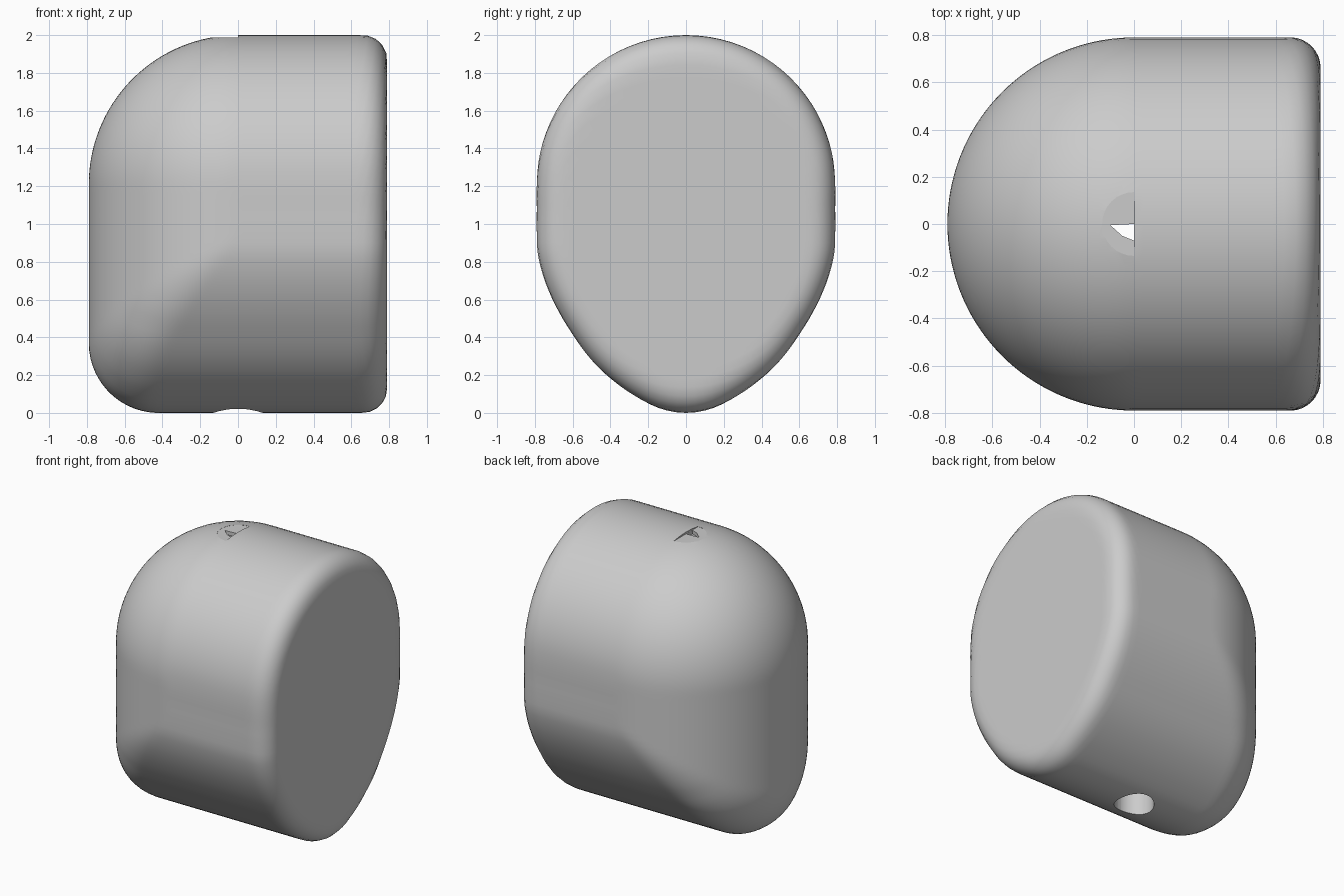
import bpy, bmesh, math
from mathutils import Vector

if "Cube" in bpy.data.objects:
    bpy.data.objects.remove(bpy.data.objects["Cube"])

R, ZD, ZC = 0.79, 1.21, 0.9      # body radius, dome centre height, ray origin height

# Egg-shaped cross-section (y, z): lower flank points plus the upper arc
outline = [(0, 0), (0.13, 0.021), (0.27, 0.09), (0.42, 0.2), (0.59, 0.4), (0.665, 0.52),
           (0.72, 0.63), (0.765, 0.755), (0.787, 0.86), (R, 0.95), (R, 1.08)]
outline += [(R * math.cos(t * math.pi / 16), ZD + R * math.sin(t * math.pi / 16)) for t in range(9)]
knots = [(math.atan2(y, ZC - z), math.hypot(y, z - ZC)) for y, z in outline]


def make_table(n):
    """Smooth polar radius table, measured from straight down to straight up."""
    t, r = zip(*knots)
    m = [0] + [(r[i + 1] - r[i - 1]) / (t[i + 1] - t[i - 1]) for i in range(1, len(t) - 1)] + [0]
    out, i = [], 0
    for k in range(n + 1):
        a = math.pi * k / n
        while i < len(t) - 2 and a > t[i + 1]:
            i += 1
        h = t[i + 1] - t[i]
        s = min(1, (a - t[i]) / h)
        out.append((2*s**3 - 3*s*s + 1) * r[i] + (s**3 - 2*s*s + s) * h * m[i]
                   + (3*s*s - 2*s**3) * r[i + 1] + (s**3 - s*s) * h * m[i + 1])
    return out


N = 400
table = make_table(N)


def egg(y, z):
    """Approximate distance to the egg profile and its normal (y, z)."""
    ay, dz = abs(y), z - ZC
    d = math.hypot(ay, dz) or 1e-9
    f = math.atan2(ay, -dz) / math.pi * N
    i = min(int(f), N - 1)
    rho = table[i] + (table[i + 1] - table[i]) * (f - i)
    slope = (table[i + 1] - table[i]) * N / math.pi / rho
    k = 1 / math.hypot(1, slope)
    ry, rz = ay / d, dz / d
    ny, nz = (ry + slope * rz) * k, (rz - slope * ry) * k
    return (d - rho) * k, math.copysign(ny, y), nz


def fillet(a, b, c, r):
    """Intersection with a rolling-ball fillet; c = cosine between normals."""
    u, v = a + r, b + r
    if c < 0.995 and u > c * v and v > c * u and u + v > 0:
        return math.sqrt(max(0, (u*u + v*v - 2*u*v*c) / (1 - c*c))) - r
    return max(a, b)


def field(p):
    x, y, z = p
    f, ny, nz = egg(y, z)
    if x < 0:
        if z > ZD:
            f = max(f, math.sqrt(x*x + y*y + (z - ZD)**2) - R)
        else:
            h = math.hypot(x, y) or 1e-9
            f = fillet(f, h - R, ny * y / h, 0.37)
    return fillet(f, x - R, 0, 0.13)


def surface_point(d):
    lo, hi = 0.2, 1.7
    o = Vector((0, 0, ZC))
    for _ in range(20):
        mid = (lo + hi) / 2
        if field(o + d * mid) > 0:
            hi = mid
        else:
            lo = mid
    return o + d * lo


# Body: sphere with its poles along x, pushed out to the filleted form
bm = bmesh.new()
bmesh.ops.create_uvsphere(bm, u_segments=112, v_segments=90, radius=1)
for v in bm.verts:
    x, y, z = v.co
    v.co = surface_point(Vector((z, y, -x)).normalized())
bmesh.ops.recalc_face_normals(bm, faces=bm.faces)
mesh = bpy.data.meshes.new("body")
bm.to_mesh(mesh)
bm.free()
body = bpy.data.objects.new("body", mesh)
bpy.context.collection.objects.link(body)


def prism_cut(name, pts, z0, z1):
    """Cut a vertical prism out of the body."""
    b = bmesh.new()
    face = b.faces.new([b.verts.new((x, y, z0)) for x, y in pts])
    ext = bmesh.ops.extrude_face_region(b, geom=[face])["geom"]
    for v in ext:
        if isinstance(v, bmesh.types.BMVert):
            v.co.z = z1
    bmesh.ops.recalc_face_normals(b, faces=b.faces)
    me = bpy.data.meshes.new(name)
    b.to_mesh(me)
    b.free()
    cutter = bpy.data.objects.new(name, me)
    cutter.hide_render = True
    bpy.context.collection.objects.link(cutter)
    mod = body.modifiers.new(name, 'BOOLEAN')
    mod.operation, mod.object, mod.solver = 'DIFFERENCE', cutter, 'EXACT'
    bpy.context.view_layer.objects.active = body
    bpy.ops.object.modifier_apply(modifier=name)
    bpy.data.objects.remove(cutter)


def arc(r, a0, a1, n):
    return [(r * math.cos(a0 + (a1 - a0) * i / n), r * math.sin(a0 + (a1 - a0) * i / n)) for i in range(n + 1)]


# Vertical bore from below, shallow half-round flat and small slot on top
body.select_set(True)
prism_cut("bore", arc(0.13, 0, 2 * math.pi, 32)[:-1], -0.1, 1.96)
prism_cut("top_flat", arc(0.135, math.pi / 2, 1.5 * math.pi, 16), 1.987, 2.1)
prism_cut("top_slot", [(-0.1, -0.005), (-0.05, -0.05), (-0.001, -0.07), (-0.001, 0)], 1.9, 2.1)

bpy.ops.object.shade_smooth_by_angle(angle=math.radians(30))
